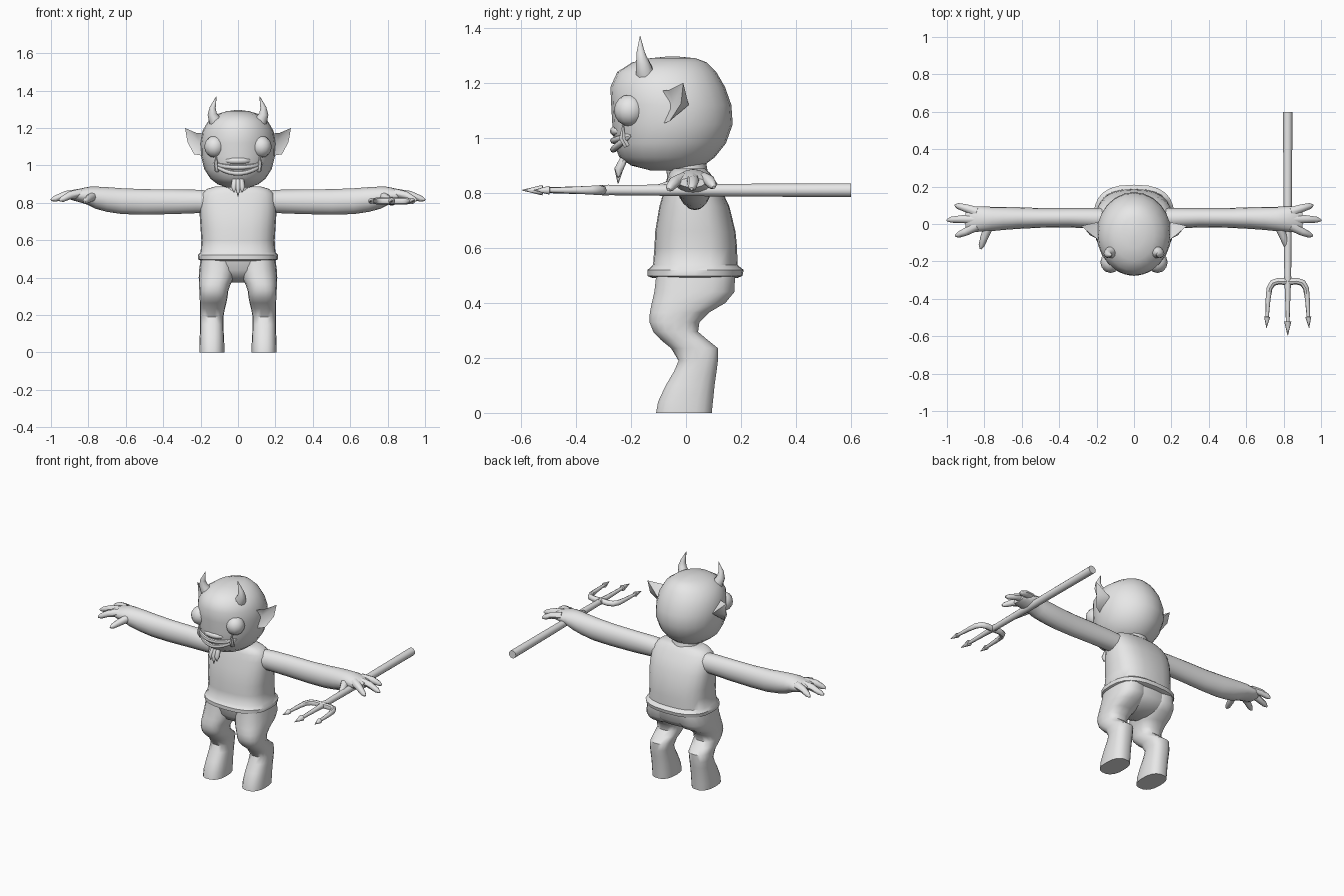
import bpy, bmesh, math
from mathutils import Vector

grey = bpy.data.materials.new("plain_grey")
grey.diffuse_color = (0.8, 0.8, 0.8, 1)


def finish(name, bm, side=1):
    """Turn a bmesh into an object; side=-1 mirrors it across x."""
    for v in bm.verts:
        v.co.x *= side
    bmesh.ops.recalc_face_normals(bm, faces=bm.faces)
    me = bpy.data.meshes.new(name)
    bm.to_mesh(me)
    bm.free()
    me.materials.append(grey)
    ob = bpy.data.objects.new(name, me)
    bpy.context.collection.objects.link(ob)
    return ob


def skin(name, rings, side=1):
    """Bridge equal rings of points and cap both ends."""
    bm = bmesh.new()
    loops = [[bm.verts.new(p) for p in r] for r in rings]
    n = len(loops[0])
    for a, b in zip(loops, loops[1:]):
        for i in range(n):
            j = (i + 1) % n
            bm.faces.new((a[i], a[j], b[j], b[i]))
    bm.faces.new(loops[0])
    bm.faces.new(loops[-1])
    return finish(name, bm, side)


def loft(name, rows, axis="z", n=20, power=2.0, side=1):
    """Rounded sections: (position, u0, u1, v0, v1) along z or x."""
    rings = []
    for t, u0, u1, v0, v1 in rows:
        ring = []
        for i in range(n):
            a = 2 * math.pi * i / n
            c, s = math.cos(a), math.sin(a)
            u = (u0 + u1) / 2 + (u1 - u0) / 2 * math.copysign(abs(c) ** (2 / power), c)
            v = (v0 + v1) / 2 + (v1 - v0) / 2 * math.copysign(abs(s) ** (2 / power), s)
            ring.append((u, v, t) if axis == "z" else (t, u, v))
        rings.append(ring)
    return skin(name, rings, side)


def tube(name, pts, radii, n=8, side=1):
    """Round tube along a path with a radius at each point."""
    pts = [Vector(p) for p in pts]
    rings = []
    for i, p in enumerate(pts):
        d = (pts[min(i + 1, len(pts) - 1)] - pts[max(i - 1, 0)]).normalized()
        ref = Vector((0, 0, 1)) if abs(d.z) < 0.8 else Vector((0, 1, 0))
        u = d.cross(ref).normalized()
        w = d.cross(u)
        rings.append([p + radii[i] * (u * math.cos(2 * math.pi * k / n) + w * math.sin(2 * math.pi * k / n))
                      for k in range(n)])
    return skin(name, rings, side)


def ball(name, centre, size, side=1, u=12, v=8):
    bm = bmesh.new()
    bmesh.ops.create_uvsphere(bm, u_segments=u, v_segments=v, radius=1)
    for w in bm.verts:
        w.co = Vector([c + p * s for c, p, s in zip(centre, w.co, size)])
    return finish(name, bm, side)


def sym(z, x, y0, y1):
    return (z, -x, x, y0, y1)


# Head, neck and shirt
loft("head", [sym(*r) for r in (
    (0.882, 0.06, -0.13, 0.03), (0.90, 0.11, -0.20, 0.065), (0.93, 0.148, -0.243, 0.105),
    (0.98, 0.18, -0.262, 0.145), (1.05, 0.198, -0.268, 0.17), (1.12, 0.2, -0.272, 0.165),
    (1.185, 0.19, -0.275, 0.142), (1.24, 0.158, -0.25, 0.11), (1.275, 0.11, -0.195, 0.075),
    (1.29, 0.06, -0.13, 0.035), (1.296, 0.015, -0.07, -0.03))], n=24)
loft("neck", [sym(0.82, 0.09, -0.07, 0.1), sym(0.87, 0.085, -0.07, 0.08), sym(0.93, 0.08, -0.08, 0.07)])
loft("shirt", [sym(*r) for r in (
    (0.49, 0.195, -0.12, 0.185), (0.498, 0.213, -0.14, 0.205), (0.52, 0.215, -0.14, 0.21),
    (0.538, 0.2, -0.12, 0.187), (0.6, 0.196, -0.115, 0.186), (0.66, 0.2, -0.112, 0.18),
    (0.75, 0.206, -0.097, 0.158), (0.81, 0.203, -0.08, 0.13), (0.85, 0.192, -0.07, 0.103),
    (0.875, 0.165, -0.06, 0.085), (0.888, 0.12, -0.05, 0.07))], n=24, power=2.6)

# Hips under the shirt hem
loft("hips", [sym(0.375, 0.05, -0.02, 0.08), sym(0.40, 0.14, -0.07, 0.14), sym(0.44, 0.19, -0.1, 0.175),
              sym(0.51, 0.198, -0.112, 0.18)], n=24, power=2.4)

# Mouth: two curved lips, following the face
for name, low, bend, r in (("upper_lip", 0.99, 0.02, 0.012), ("lower_lip", 0.958, 0.05, 0.012)):
    path = []
    for i in range(13):
        x = -0.132 + 0.264 * i / 12
        path.append((x, -0.06 - 0.204 * math.sqrt(1 - (x / 0.182) ** 2), low + bend * (x / 0.132) ** 2))
    tube(name, path, [0.004] + [r] * 11 + [0.004])
ball("muzzle", (0, -0.235, 1.025), (0.075, 0.042, 0.025))

# Chin beard in three tufts
for x, tip in ((0, 0.835), (0.022, 0.855), (-0.022, 0.855)):
    tube("beard_tuft", [(x * 0.8, -0.225, 0.925), (x, -0.245, 0.885), (x, -0.247, tip)],
         [0.014, 0.016, 0.002])

for side, tag in ((1, "left"), (-1, "right")):
    # Bulging eyes, fangs and horns
    ball("eye_" + tag, (0.125, -0.205, 1.1), (0.055, 0.057, 0.058), side)
    tube("fang_" + tag, [(0.112, -0.215, 0.97), (0.117, -0.232, 1.0), (0.118, -0.228, 1.055)],
         [0.012, 0.013, 0.002], 6, side)
    tube("horn_" + tag, [(0.105, -0.14, 1.2), (0.122, -0.15, 1.24), (0.138, -0.158, 1.275),
                         (0.135, -0.165, 1.31), (0.115, -0.167, 1.37)],
         [0.04, 0.034, 0.025, 0.016, 0.001], 10, side)

    # Cupped pointed ear
    bm = bmesh.new()
    rim = [bm.verts.new(p) for p in (
        (0.175, -0.095, 1.17), (0.225, -0.06, 1.175), (0.283, -0.01, 1.2), (0.27, -0.018, 1.125),
        (0.235, -0.06, 1.06), (0.175, -0.09, 1.05))]
    for p in ((0.205, -0.048, 1.12), (0.195, 0.01, 1.12)):
        mid = bm.verts.new(p)
        for i in range(len(rim)):
            bm.faces.new((rim[i - 1], rim[i], mid))
    finish("ear_" + tag, bm, side)

    # Bent leg ending in a flat foot
    loft("leg_" + tag, [
        (0.0, 0.073, 0.207, -0.11, 0.095), (0.04, 0.073, 0.207, -0.103, 0.099),
        (0.1, 0.076, 0.204, -0.075, 0.105), (0.15, 0.078, 0.203, -0.045, 0.112),
        (0.19, 0.078, 0.203, -0.028, 0.117), (0.235, 0.07, 0.203, -0.055, 0.118),
        (0.265, 0.062, 0.204, -0.092, 0.08), (0.295, 0.056, 0.205, -0.12, 0.045),
        (0.33, 0.052, 0.207, -0.134, 0.05), (0.365, 0.04, 0.208, -0.133, 0.085),
        (0.4, 0.02, 0.21, -0.126, 0.145), (0.44, 0.01, 0.208, -0.117, 0.178),
        (0.5, 0.01, 0.2, -0.11, 0.18)], n=18, power=2.5, side=side)

    # Outstretched arm and palm
    loft("arm_" + tag, [
        (0.15, -0.03, 0.085, 0.745, 0.865), (0.22, -0.025, 0.085, 0.745, 0.87),
        (0.35, -0.018, 0.085, 0.74, 0.872), (0.5, -0.02, 0.085, 0.737, 0.873),
        (0.62, -0.026, 0.09, 0.74, 0.878), (0.7, -0.032, 0.092, 0.752, 0.884),
        (0.76, -0.038, 0.092, 0.768, 0.887), (0.8, -0.04, 0.093, 0.788, 0.886),
        (0.845, -0.042, 0.094, 0.803, 0.876), (0.88, -0.04, 0.09, 0.812, 0.865),
        (0.9, -0.025, 0.07, 0.82, 0.855)], "x", 16, side=side)

    # Three fingers and a thumb
    for name, path in (
            ("back_finger", [(0.84, 0.065, 0.85), (0.9, 0.085, 0.845), (0.94, 0.096, 0.828), (0.957, 0.101, 0.82)]),
            ("middle_finger", [(0.84, 0.025, 0.85), (0.92, 0.026, 0.843), (0.978, 0.023, 0.822), (1.0, 0.02, 0.815)]),
            ("front_finger", [(0.84, -0.01, 0.85), (0.9, -0.042, 0.84), (0.938, -0.058, 0.82), (0.955, -0.064, 0.812)]),
            ("thumb", [(0.775, -0.01, 0.835), (0.8, -0.07, 0.82), (0.815, -0.115, 0.81), (0.82, -0.133, 0.805)])):
        tube(name + "_" + tag, path, [0.026, 0.021, 0.016, 0.006], 8, side)

# Trident: shaft, curved outer prongs and arrow points
X, Z = 0.822, 0.81
tube("trident_shaft", [(X, 0.6, Z), (X, 0.15, Z), (X, -0.3, Z)], [0.025, 0.023, 0.018], 12)
tube("trident_middle_prong", [(X, -0.28, Z), (X, -0.36, Z), (X, -0.52, Z), (X, -0.522, Z), (X, -0.597, Z)],
     [0.02, 0.015, 0.01, 0.019, 0.001])
for s in (1, -1):
    path = [(0, -0.308), (0.05, -0.306), (0.08, -0.315), (0.098, -0.345), (0.105, -0.4),
            (0.11, -0.495), (0.11, -0.497), (0.114, -0.555)]
    tube("trident_outer_prong", [(X + s * dx, y, Z) for dx, y in path],
         [0.018, 0.018, 0.018, 0.016, 0.013, 0.009, 0.016, 0.001])

# Smooth shading with crisp edges
bpy.ops.object.select_all(action="SELECT")
bpy.context.view_layer.objects.active = bpy.context.collection.objects[0]
bpy.ops.object.shade_smooth_by_angle(angle=math.radians(45))
